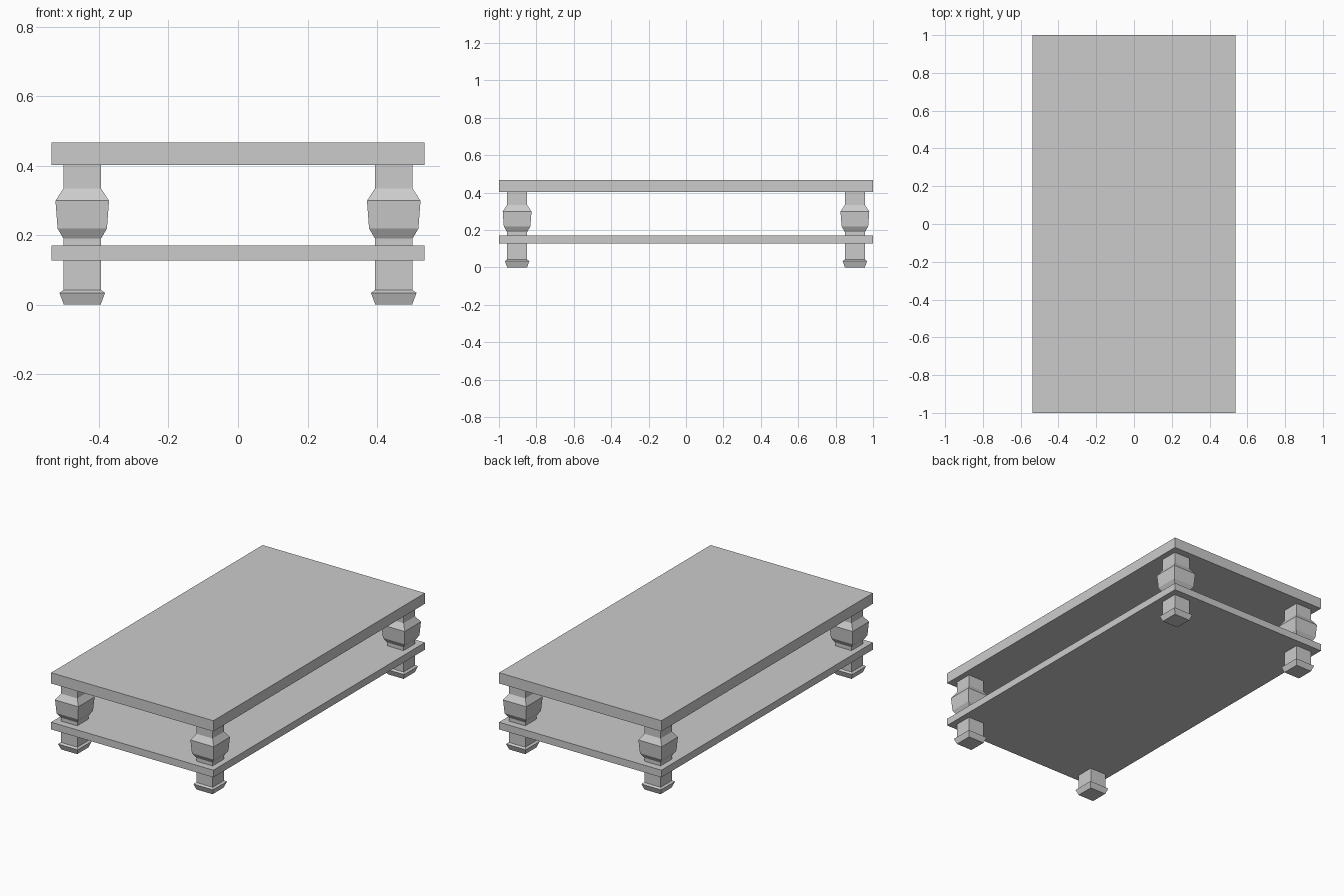
import bpy, bmesh

if "Cube" in bpy.data.objects:
    bpy.data.objects.remove(bpy.data.objects["Cube"])

HALF_X, HALF_Y = 0.537, 1.0
LEG_X, LEG_Y = 0.448, 0.903


def add_object(name, bm):
    bmesh.ops.recalc_face_normals(bm, faces=bm.faces)
    mesh = bpy.data.meshes.new(name)
    bm.to_mesh(mesh)
    bm.free()
    obj = bpy.data.objects.new(name, mesh)
    bpy.context.collection.objects.link(obj)
    return obj


def square_loft(name, profile, half_ratio=(1, 1)):
    """Stack rectangular rings from (half width, z) pairs and cap both ends."""
    bm = bmesh.new()
    rings = []
    for r, z in profile:
        rings.append([bm.verts.new((sx * r * half_ratio[0], sy * r * half_ratio[1], z))
                      for sx, sy in ((-1, -1), (1, -1), (1, 1), (-1, 1))])
    for a, b in zip(rings, rings[1:]):
        for i in range(4):
            j = (i + 1) % 4
            bm.faces.new((a[i], a[j], b[j], b[i]))
    bm.faces.new(rings[0])
    bm.faces.new(rings[-1])
    return add_object(name, bm)


# Table top and lower shelf
square_loft("table_top", [(1, 0.402), (1, 0.466)], (HALF_X, HALF_Y))
square_loft("lower_shelf", [(1, 0.127), (1, 0.17)], (HALF_X, HALF_Y))

# Square turned legs: flared foot, shaft, bulge, neck
leg_profile = [(0.053, 0), (0.0655, 0.034), (0.054, 0.042), (0.054, 0.19),
               (0.071, 0.219), (0.077, 0.299), (0.054, 0.334), (0.054, 0.402)]
for y_name, sy in (("front", -1), ("back", 1)):
    for x_name, sx in (("left", -1), ("right", 1)):
        leg = square_loft(f"{y_name}_{x_name}_leg", leg_profile)
        leg.location = (sx * LEG_X, sy * LEG_Y, 0)
